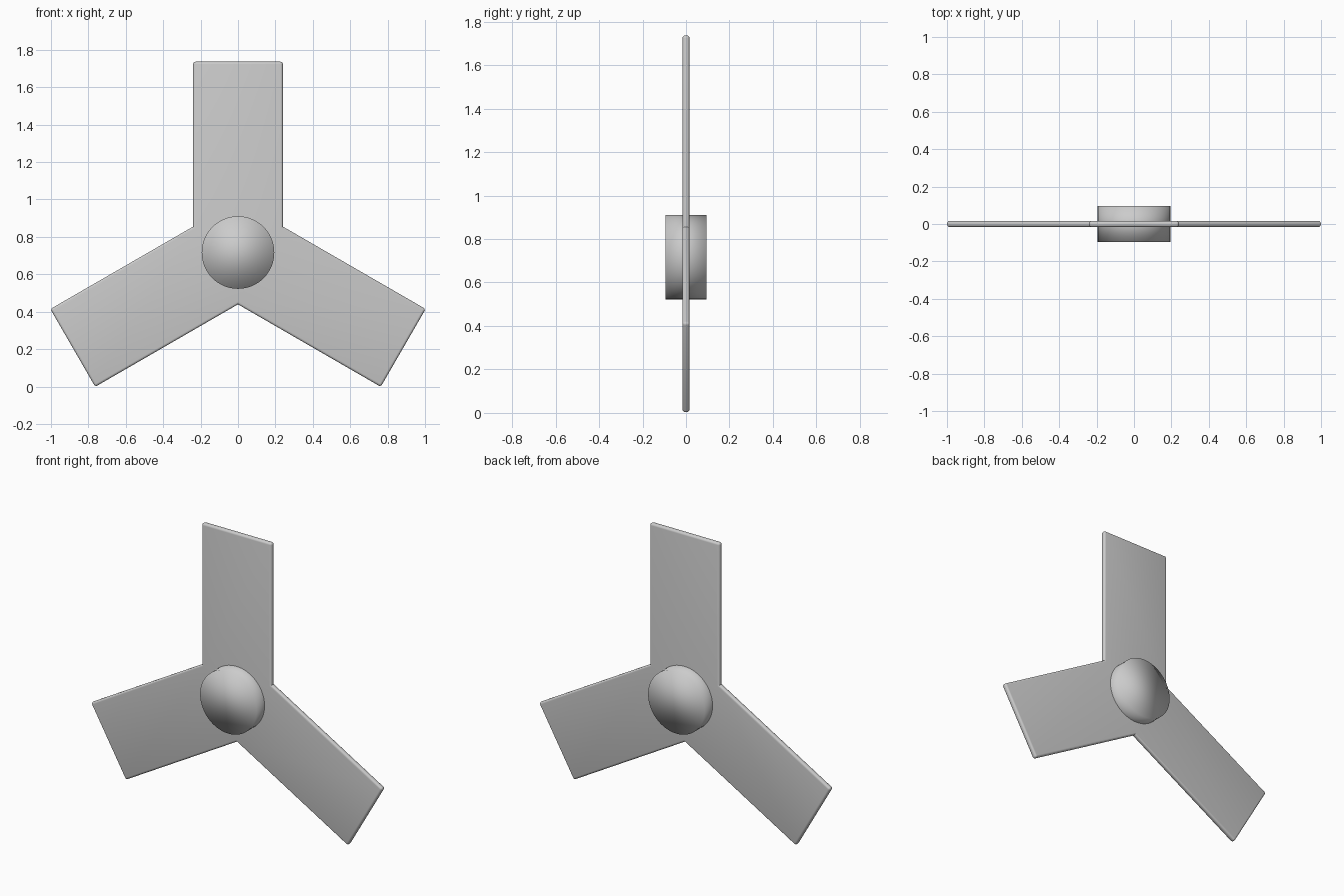
import bpy, bmesh
from math import sin, cos, pi, sqrt
from mathutils import Matrix

if "Cube" in bpy.data.objects:
    bpy.data.objects.remove(bpy.data.objects["Cube"])

CZ = 0.7165      # hub centre height
L, W = 1.02, 0.24   # blade length and half width
T = 0.016        # half thickness


def finish(bm, name):
    bmesh.ops.recalc_face_normals(bm, faces=bm.faces)
    mesh = bpy.data.meshes.new(name)
    bm.to_mesh(mesh)
    bm.free()
    obj = bpy.data.objects.new(name, mesh)
    bpy.context.collection.objects.link(obj)
    return obj


# Three blades: one outline, extruded, with rounded rim
bm = bmesh.new()
outline = []
for i in range(3):
    a = i * 2 * pi / 3
    for u, v in ((W / sqrt(3), -W), (L, -W), (L, W)):
        # u runs out along the blade, v across it
        outline.append((u * sin(a) + v * cos(a), u * cos(a) - v * sin(a)))
face = bm.faces.new([bm.verts.new((x, -T, CZ + z)) for x, z in outline])
ext = bmesh.ops.extrude_face_region(bm, geom=[face])
bmesh.ops.translate(bm, vec=(0, 2 * T, 0),
                    verts=[g for g in ext["geom"] if isinstance(g, bmesh.types.BMVert)])
bmesh.ops.recalc_face_normals(bm, faces=bm.faces)
rim = [e for e in bm.edges
       if abs(e.verts[0].co.y - e.verts[1].co.y) < 1e-5 or e.is_convex]
bmesh.ops.bevel(bm, geom=rim, offset=0.013, offset_type='OFFSET', segments=4,
                profile=0.5, affect='EDGES', clamp_overlap=True)
blades = finish(bm, "blades")
bpy.context.view_layer.objects.active = blades
blades.select_set(True)
bpy.ops.object.shade_smooth_by_angle(angle=pi / 6)

# Hub: short cylinder, smooth shaded all over so the caps look domed
bm = bmesh.new()
bmesh.ops.create_cone(bm, cap_ends=True, segments=64, radius1=0.194, radius2=0.194,
                      depth=0.19,
                      matrix=Matrix.Translation((0, 0, CZ)) @ Matrix.Rotation(pi / 2, 4, 'X'))
for f in bm.faces:
    f.smooth = True
finish(bm, "hub")
